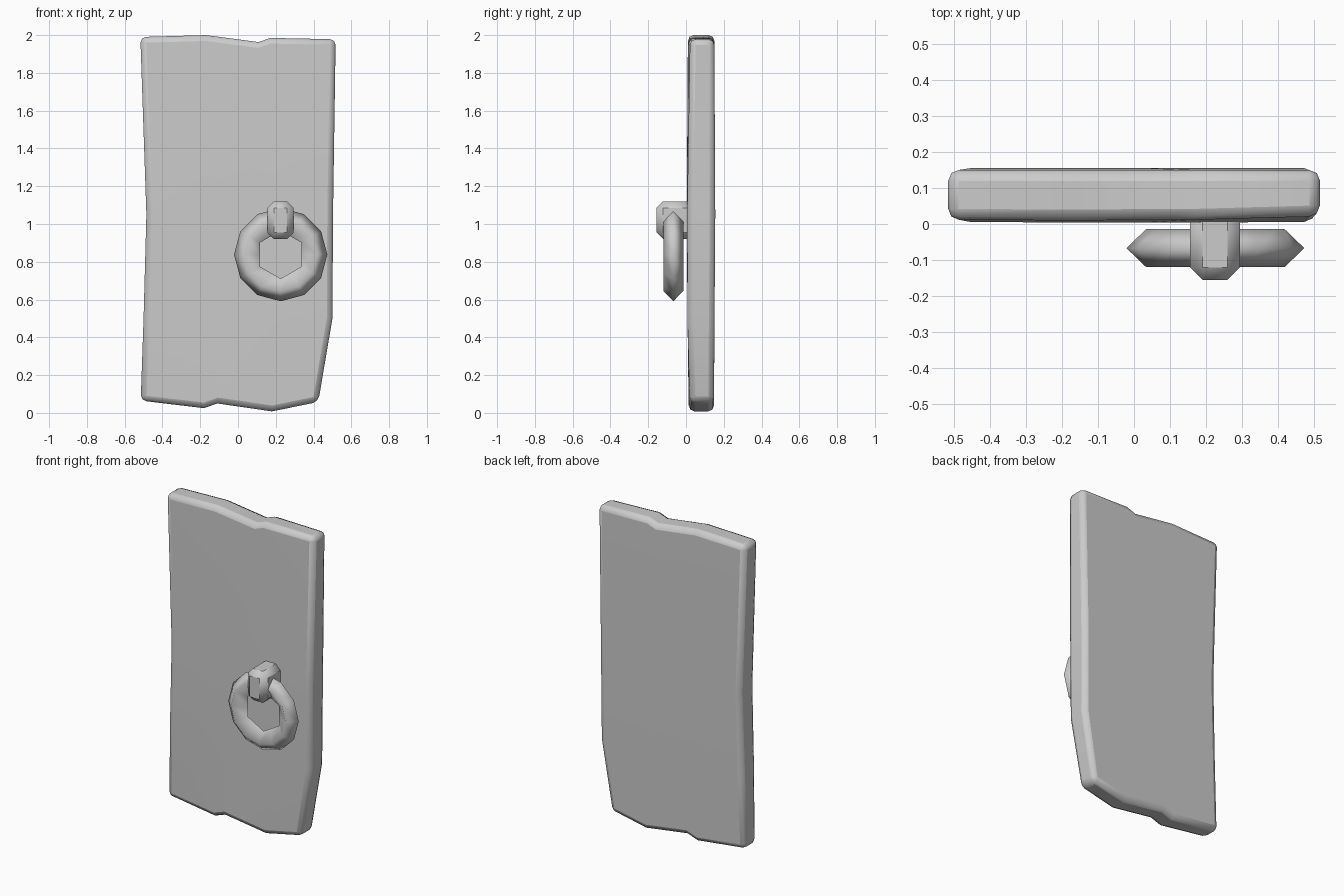
import bpy, bmesh, math

if "Cube" in bpy.data.objects:
    bpy.data.objects.remove(bpy.data.objects["Cube"])


def make_object(name, bm, bevel=0.0, segments=1, angle=60):
    bmesh.ops.recalc_face_normals(bm, faces=bm.faces)
    mesh = bpy.data.meshes.new(name)
    bm.to_mesh(mesh)
    bm.free()
    ob = bpy.data.objects.new(name, mesh)
    bpy.context.collection.objects.link(ob)
    if bevel:
        mod = ob.modifiers.new("rounded_edges", 'BEVEL')
        mod.width = bevel
        mod.segments = segments
        mod.limit_method = 'ANGLE'
        mod.angle_limit = math.radians(40)
    bpy.ops.object.select_all(action='DESELECT')
    ob.select_set(True)
    bpy.context.view_layer.objects.active = ob
    bpy.ops.object.shade_smooth_by_angle(angle=math.radians(angle))
    return ob


# Door slab: uneven, slightly warped plank made of a 5 x 4 grid on each face
bottom = [(-0.515, 0.065), (-0.18, 0.025), (-0.11, 0.05), (0.18, 0.008), (0.425, 0.058)]
top = [(-0.517, 1.99), (-0.17, 2.0), (0.11, 1.963), (0.17, 1.985), (0.517, 1.978)]
rows = [bottom,
        [(-0.5, 0.5), (-0.18, 0.5), (-0.05, 0.5), (0.18, 0.5), (0.5, 0.5)],
        [(-0.485, 1.05), (-0.175, 1.05), (0.02, 1.05), (0.175, 1.05), (0.503, 1.05)],
        top]
front_y = [[0.028, 0.014, 0.014, 0.015, 0.02],
           [0.01, 0.008, 0.008, 0.008, 0.008],
           [0.006, 0.004, 0.004, 0.004, 0.006],
           [0.012, 0.01, 0.012, 0.012, 0.022]]
back_y = [0.148, 0.151, 0.155, 0.15]

bm = bmesh.new()
front = [[bm.verts.new((x, front_y[r][c], z)) for c, (x, z) in enumerate(row)]
         for r, row in enumerate(rows)]
back = [[bm.verts.new((x, back_y[r], z)) for x, z in row] for r, row in enumerate(rows)]
for g in (front, back):
    for r in range(3):
        for c in range(4):
            bm.faces.new((g[r][c], g[r][c + 1], g[r + 1][c + 1], g[r + 1][c]))
rim = ([(0, c) for c in range(5)] + [(1, 4), (2, 4)]
       + [(3, c) for c in range(4, -1, -1)] + [(2, 0), (1, 0)])
for (r, c), (s, d) in zip(rim, rim[1:] + rim[:1]):
    bm.faces.new((front[r][c], front[s][d], back[s][d], back[r][c]))
make_object("door_slab", bm, bevel=0.03, segments=2)

# Handle ring: twelve-sided outside, six-sided hole
bm = bmesh.new()
loops = []
for i in range(12):
    a = math.radians(30 * i - 90)
    inner = 0.127 if i % 2 == 0 else 0.127 * math.cos(math.radians(30))
    section = [(0.247, -0.067), (0.192, -0.12), (inner, -0.067), (0.192, -0.014)]
    loops.append([bm.verts.new((0.226 + rad * math.cos(a), y, 0.838 + rad * math.sin(a)))
                  for rad, y in section])
for i in range(12):
    p, q = loops[i], loops[(i + 1) % 12]
    for k in range(4):
        m = (k + 1) % 4
        bm.faces.new((p[k], q[k], q[m], p[m]))
make_object("handle_ring", bm, angle=100)

# Bracket: chamfered block holding the ring
bm = bmesh.new()
bmesh.ops.create_cube(bm, size=1)
for v in bm.verts:
    v.co = (0.225 + v.co.x * 0.138, -0.055 + v.co.y * 0.2, 1.02 + v.co.z * 0.2)
make_object("ring_bracket", bm, bevel=0.034, angle=60)
